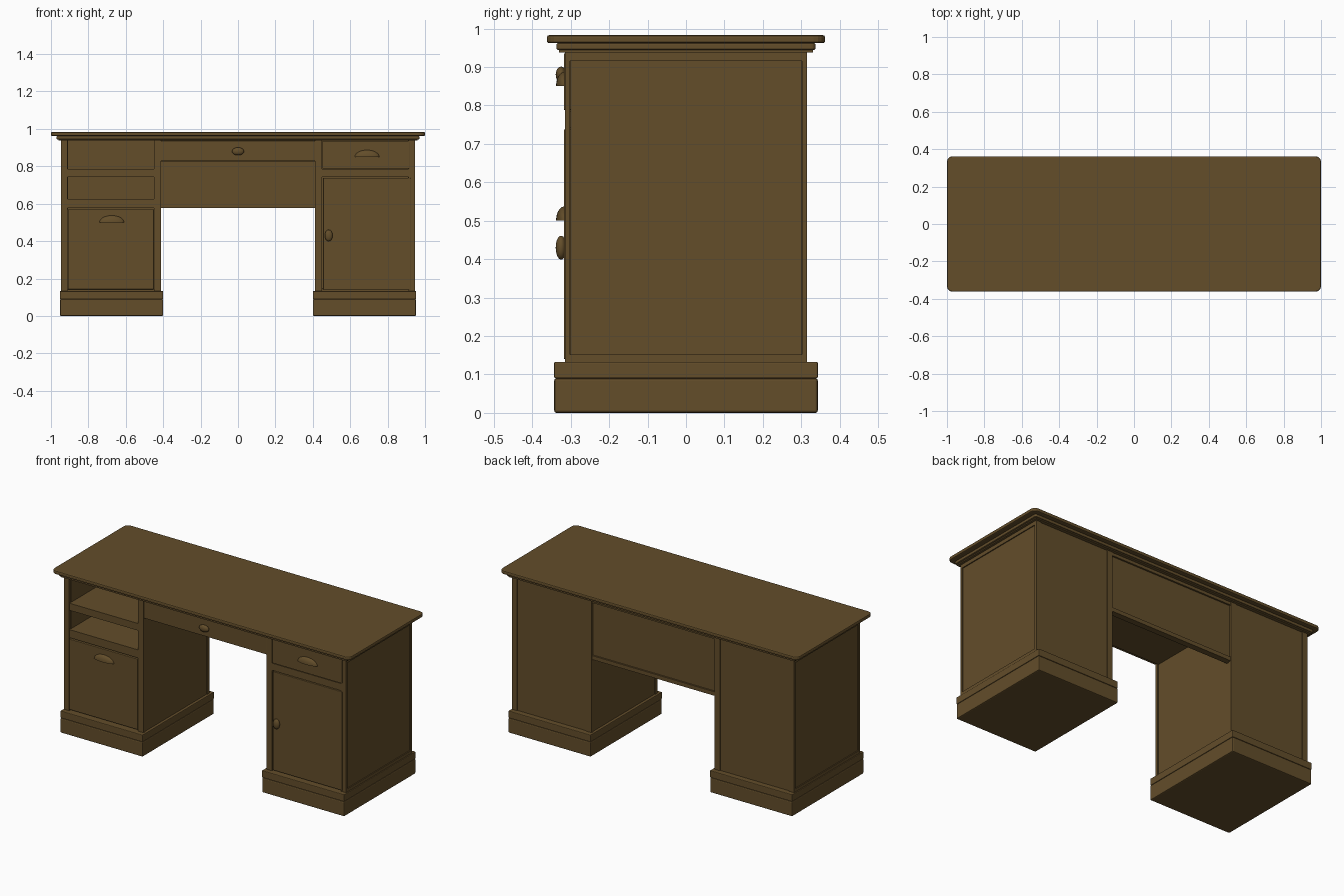
import bpy, bmesh, math
from mathutils import Vector

if "Cube" in bpy.data.objects:
    bpy.data.objects.remove(bpy.data.objects["Cube"])

wood = bpy.data.materials.new("brown_wood")
wood.diffuse_color = (0.125, 0.075, 0.023, 1)
wood.use_nodes = True
wood.node_tree.nodes["Principled BSDF"].inputs["Base Color"].default_value = wood.diffuse_color


def finish(name, bm):
    bmesh.ops.recalc_face_normals(bm, faces=bm.faces)
    me = bpy.data.meshes.new(name)
    bm.to_mesh(me)
    bm.free()
    me.materials.append(wood)
    ob = bpy.data.objects.new(name, me)
    bpy.context.collection.objects.link(ob)
    return ob


def box(name, x, y, z, bevel=0.0, corner=0.0, segs=2):
    """Box from (min, max) ranges; corner rounds upright edges, bevel softens the rest."""
    bm = bmesh.new()
    bmesh.ops.create_cube(bm, size=1)
    x, y, z = sorted(x), sorted(y), sorted(z)
    for v in bm.verts:
        v.co = Vector([(r[0] + r[1]) / 2 + c * (r[1] - r[0]) for r, c in zip((x, y, z), v.co)])
    if corner:
        up = [e for e in bm.edges if abs(e.verts[0].co.z - e.verts[1].co.z) > 1e-5]
        bmesh.ops.bevel(bm, geom=up, offset=corner, segments=4, profile=0.5, affect='EDGES')
    if bevel:
        rim = [e for e in bm.edges if not corner or abs(e.verts[0].co.z - e.verts[1].co.z) < 1e-5]
        bmesh.ops.bevel(bm, geom=rim, offset=bevel, segments=segs, profile=0.5, affect='EDGES')
    return finish(name, bm)


def rounded(name, loc, radii, cup=False):
    """Oval knob, or a cup pull when cut flat underneath and behind."""
    bm = bmesh.new()
    bmesh.ops.create_uvsphere(bm, u_segments=32, v_segments=16, radius=1)
    if cup:
        for n in ((0, 0, -1), (0, 1, 0)):
            geom = bm.verts[:] + bm.edges[:] + bm.faces[:]
            r = bmesh.ops.bisect_plane(bm, geom=geom, plane_co=(0, 0, 0), plane_no=n, clear_outer=True)
            bmesh.ops.holes_fill(bm, edges=[e for e in bm.edges if e.is_boundary])
    for v in bm.verts:
        v.co = Vector([l + r * c for l, r, c in zip(loc, radii, v.co)])
    ob = finish(name, bm)
    bpy.context.view_layer.objects.active = ob
    ob.select_set(True)
    bpy.ops.object.shade_smooth_by_angle(angle=math.radians(40))
    ob.select_set(False)


# Moulded table top
box("table_top", (-1, 1), (-0.362, 0.362), (0.962, 0.983), 0.006, 0.03)
box("top_moulding", (-0.97, 0.97), (-0.337, 0.337), (0.944, 0.963), 0.005, 0.01)
box("top_moulding_lower", (-0.96, 0.96), (-0.331, 0.331), (0.938, 0.946))

# Pedestal carcasses, plinths and back frames, the same on both sides
for side, s in (("left", -1), ("right", 1)):
    def part(name, x, y, z, *a):
        box(f"{side}_{name}", (s * x[0], s * x[1]), y, z, *a)

    part("plinth", (0.40, 0.952), (-0.343, 0.343), (0, 0.09), 0.006)
    part("plinth_cap", (0.40, 0.952), (-0.343, 0.343), (0.09, 0.133), 0.004)
    part("outer_side", (0.91, 0.94), (-0.30, 0.30), (0.13, 0.94))
    part("inner_side", (0.417, 0.447), (-0.31, 0.31), (0.13, 0.94))
    part("back", (0.43, 0.93), (0.28, 0.31), (0.13, 0.94))
    part("bottom", (0.43, 0.93), (-0.30, 0.30), (0.13, 0.15))
    # Corner posts and slim frame around the side panel
    part("front_outer_post", (0.912, 0.946), (-0.315, -0.302), (0.13, 0.94))
    part("back_outer_post", (0.912, 0.946), (0.302, 0.315), (0.13, 0.94))
    part("side_top_rail", (0.935, 0.946), (-0.31, 0.31), (0.916, 0.94))
    part("side_bottom_rail", (0.935, 0.946), (-0.31, 0.31), (0.13, 0.152))
    part("front_inner_post", (0.413, 0.449), (-0.315, -0.295), (0.13, 0.94))
    part("back_inner_post", (0.413, 0.449), (0.295, 0.315), (0.13, 0.94))
    part("upper_rail", (0.44, 0.92), (-0.314, 0.29), (0.742, 0.785))

# Left pedestal: two open cubbies above a deep drawer
box("cubby_floor", (-0.92, -0.44), (-0.314, 0.29), (0.576, 0.625))
box("file_drawer", (-0.91, -0.45), (-0.318, -0.295), (0.142, 0.57), 0.003)
rounded("file_drawer_pull", (-0.675, -0.317, 0.50), (0.066, 0.021, 0.037), True)

# Right pedestal: drawer above a cupboard door
box("right_drawer", (0.452, 0.92), (-0.318, -0.295), (0.788, 0.936), 0.003)
box("cupboard_door", (0.455, 0.922), (-0.318, -0.295), (0.14, 0.738), 0.003)
rounded("right_drawer_pull", (0.69, -0.317, 0.85), (0.066, 0.021, 0.037), True)
rounded("door_knob", (0.485, -0.325, 0.43), (0.021, 0.014, 0.031))

# Knee space: centre drawer, and modesty panel at the back
box("centre_drawer_front", (-0.412, 0.412), (-0.316, -0.29), (0.828, 0.937), 0.003)
box("centre_drawer_box", (-0.418, 0.418), (-0.295, 0.29), (0.822, 0.94))
rounded("centre_drawer_knob", (0, -0.325, 0.88), (0.032, 0.014, 0.021))
box("modesty_panel", (-0.418, 0.418), (0.28, 0.302), (0.576, 0.94))
box("modesty_top_rail", (-0.418, 0.418), (0.28, 0.312), (0.92, 0.94))
box("modesty_bottom_rail", (-0.418, 0.418), (0.275, 0.312), (0.576, 0.60))
